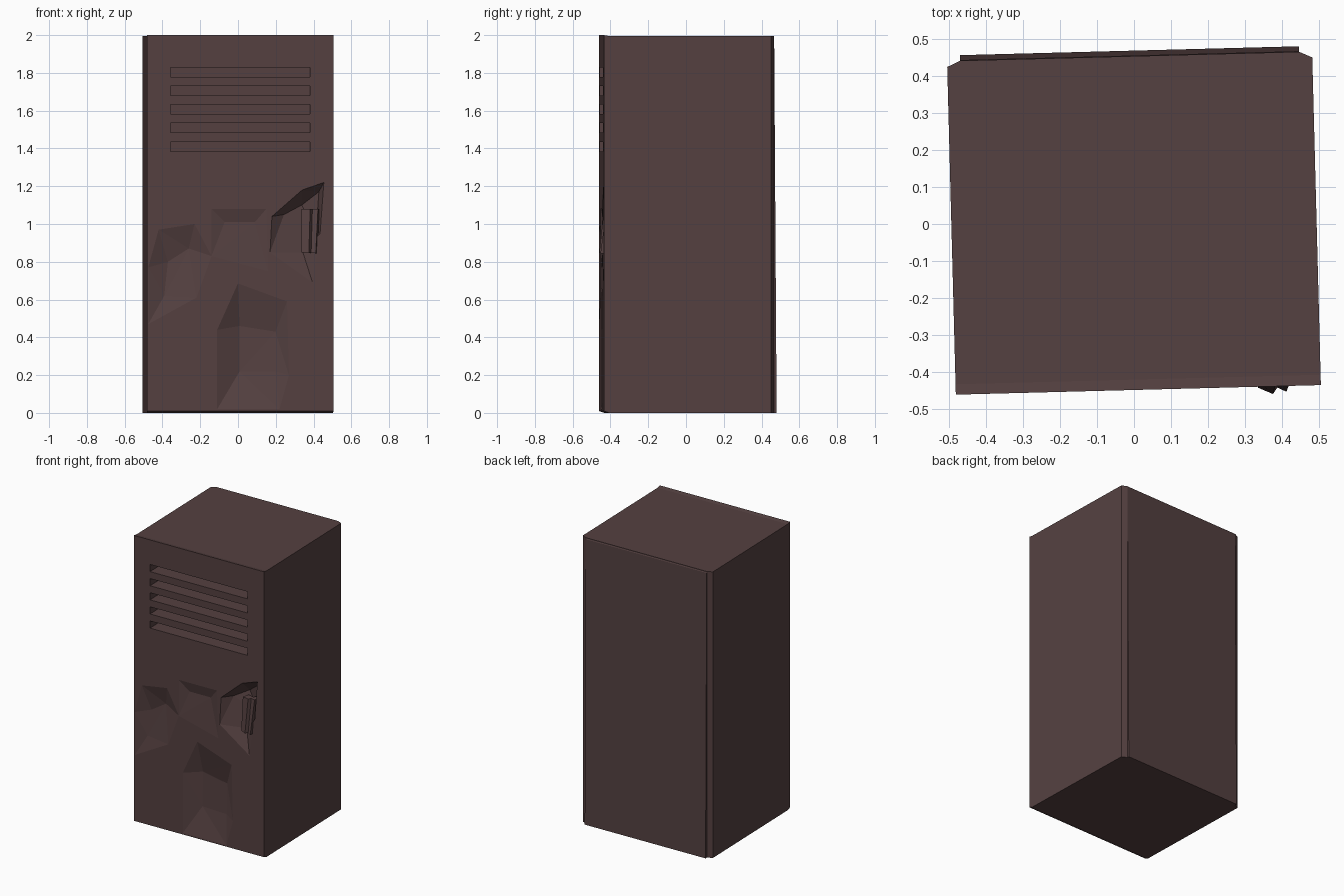
import bpy, bmesh, math
from mathutils import Vector, geometry

if "Cube" in bpy.data.objects:
    bpy.data.objects.remove(bpy.data.objects["Cube"])

W, FRONT, YAW = 0.493, -0.448, math.radians(1.5)
SHIFT = 0.012          # front-view x to locker-local x
paint = bpy.data.materials.new("dark_brown_paint")
paint.diffuse_color = (0.09, 0.052, 0.052, 1)
paint.use_nodes = True
paint.node_tree.nodes["Principled BSDF"].inputs["Base Color"].default_value = paint.diffuse_color


def finish(bm, name, recalc=True):
    if recalc:
        bmesh.ops.recalc_face_normals(bm, faces=bm.faces)
    me = bpy.data.meshes.new(name)
    bm.to_mesh(me)
    bm.free()
    me.materials.append(paint)
    ob = bpy.data.objects.new(name, me)
    ob.rotation_euler.z = YAW
    bpy.context.collection.objects.link(ob)
    return ob


# Cabinet shell, open at the front, with chamfered rear corners
bm = bmesh.new()
half = [(-W, FRONT), (-W, -0.42), (-W, 0.437), (-0.458, 0.453)]
plan = half + [(-x, y) for x, y in reversed(half)]
lo = [bm.verts.new((x, y, 0.01 if y == FRONT else 0)) for x, y in plan]
hi = [bm.verts.new((x, y, 2.0 if y == FRONT else 1.995)) for x, y in plan]
for i in range(7):
    bm.faces.new((lo[i], lo[i + 1], hi[i + 1], hi[i]))
for ring in (lo, hi):
    bm.faces.new(ring[1:7])
    bm.faces.new((ring[0], ring[1], ring[6], ring[7]))
finish(bm, "cabinet_shell")

# Back panel leaning outward towards the floor
bm = bmesh.new()
prof = [(0.45, 0), (0.468, 0), (0.455, 1.985), (0.45, 1.995)]
ends = [[bm.verts.new((x, y, z)) for y, z in prof] for x in (-0.458, 0.458)]
for i in range(4):
    j = (i + 1) % 4
    bm.faces.new((ends[0][i], ends[0][j], ends[1][j], ends[1][i]))
for e in ends:
    bm.faces.new(e)
finish(bm, "back_panel")

# Door: outline, vent slots and dents triangulated into one sheet
pts, edges = [], []


def loop(points, closed=True):
    s = len(pts)
    pts.extend(p if len(p) == 3 else (*p, 0.0) for p in points)
    n = len(points)
    edges.extend((s + i, s + (i + 1) % n) for i in range(n if closed else n - 1))


def front(points):
    return [(p[0] - SHIFT, *p[1:]) for p in points]


loop([(-W, 0.01), (W, 0.01), (W, 2.0), (-W, 2.0)])
slots = [1.385 + 0.0985 * i for i in range(5)]
for z in slots:
    loop([(-0.37, z), (0.37, z), (0.37, z + 0.05), (-0.37, z + 0.05)])
# left dent
loop(front([(-0.475, 0.47), (-0.22, 0.61), (-0.14, 0.83), (-0.23, 1.0),
            (-0.32, 1.06), (-0.42, 0.97), (-0.475, 0.77)]))
loop(front([(-0.39, 0.62, 0.02), (-0.26, 0.87, 0.035), (-0.37, 0.8, 0.035)]))
# lower middle dent
loop(front([(-0.11, 0.02), (0.22, 0.02), (0.27, 0.2), (0.26, 0.59),
            (0.0, 0.685), (-0.11, 0.44)]))
loop(front([(0.01, 0.22, 0.045), (0.2, 0.22, 0.03), (0.2, 0.43, 0.04),
            (0.01, 0.46, 0.05)]))
# upper middle crease
loop(front([(-0.14, 1.08), (0.15, 1.08), (0.16, 0.75), (-0.14, 0.75)]))
loop(front([(-0.07, 1.01, 0.018), (0.09, 1.01, 0.018)]), False)
# torn-in hollow around the handle
loop(front([(0.17, 0.85), (0.18, 1.04), (0.34, 1.18), (0.455, 1.22),
            (0.435, 0.95), (0.395, 0.69)]))
loop(front([(0.245, 1.05, 0.05), (0.34, 1.1, 0.09), (0.43, 1.17, 0.06),
            (0.415, 0.95, 0.08), (0.345, 0.85, 0.045)]))

co, _, tris, origin, _, _ = geometry.delaunay_2d_cdt(
    [Vector(p[:2]) for p in pts], edges, [], 0, 1e-5)
bm = bmesh.new()
vs = [bm.verts.new((c.x, FRONT + (pts[o[0]][2] if o else 0), c.y))
      for c, o in zip(co, origin)]
for t in tris:
    bm.faces.new([vs[i] for i in t])
bm.normal_update()
for f in bm.faces:
    if f.normal.y > 0:
        f.normal_flip()
bm.normal_update()
vents = []
for f in bm.faces:
    c = f.calc_center_median()
    if abs(c.x) < 0.37 and any(z < c.z < z + 0.05 for z in slots):
        vents.append(f)
bmesh.ops.inset_region(bm, faces=vents, thickness=0, depth=-0.12)
finish(bm, "dented_door", recalc=False)

# Handle: twisted plate with a narrow finger slit, bottom right bent outward
bm = bmesh.new()
TL, TR = Vector((0.335, -0.425, 1.08)), Vector((0.42, -0.442, 1.08))
BL, BR = Vector((0.335, -0.442, 0.85)), Vector((0.408, -0.473, 0.845))
for v in (TL, TR, BL, BR):
    v.x, v.y = (v.x * math.cos(YAW) + v.y * math.sin(YAW),
                v.y * math.cos(YAW) - v.x * math.sin(YAW))
rows = [[bm.verts.new(a.lerp(b, t)) for t in (0, 0.55, 1)]
        for a, b in ((TL, TR), (BL, BR))]
plate = [bm.faces.new((rows[0][i], rows[1][i], rows[1][i + 1], rows[0][i + 1]))
         for i in (0, 1)]
bm.normal_update()
bmesh.ops.inset_region(bm, faces=[plate[1]], thickness=0.009, depth=0)
bmesh.ops.translate(bm, verts=plate[1].verts, vec=(0.004, 0.02, 0))
rim = [e for e in bm.edges if e.is_boundary]
ext = bmesh.ops.extrude_edge_only(bm, edges=rim)["geom"]
bmesh.ops.translate(bm, verts=[v for v in ext if isinstance(v, bmesh.types.BMVert)],
                    vec=(0.012, 0.045, 0))
bmesh.ops.holes_fill(bm, edges=[e for e in bm.edges if e.is_boundary], sides=0)
finish(bm, "bent_handle")
